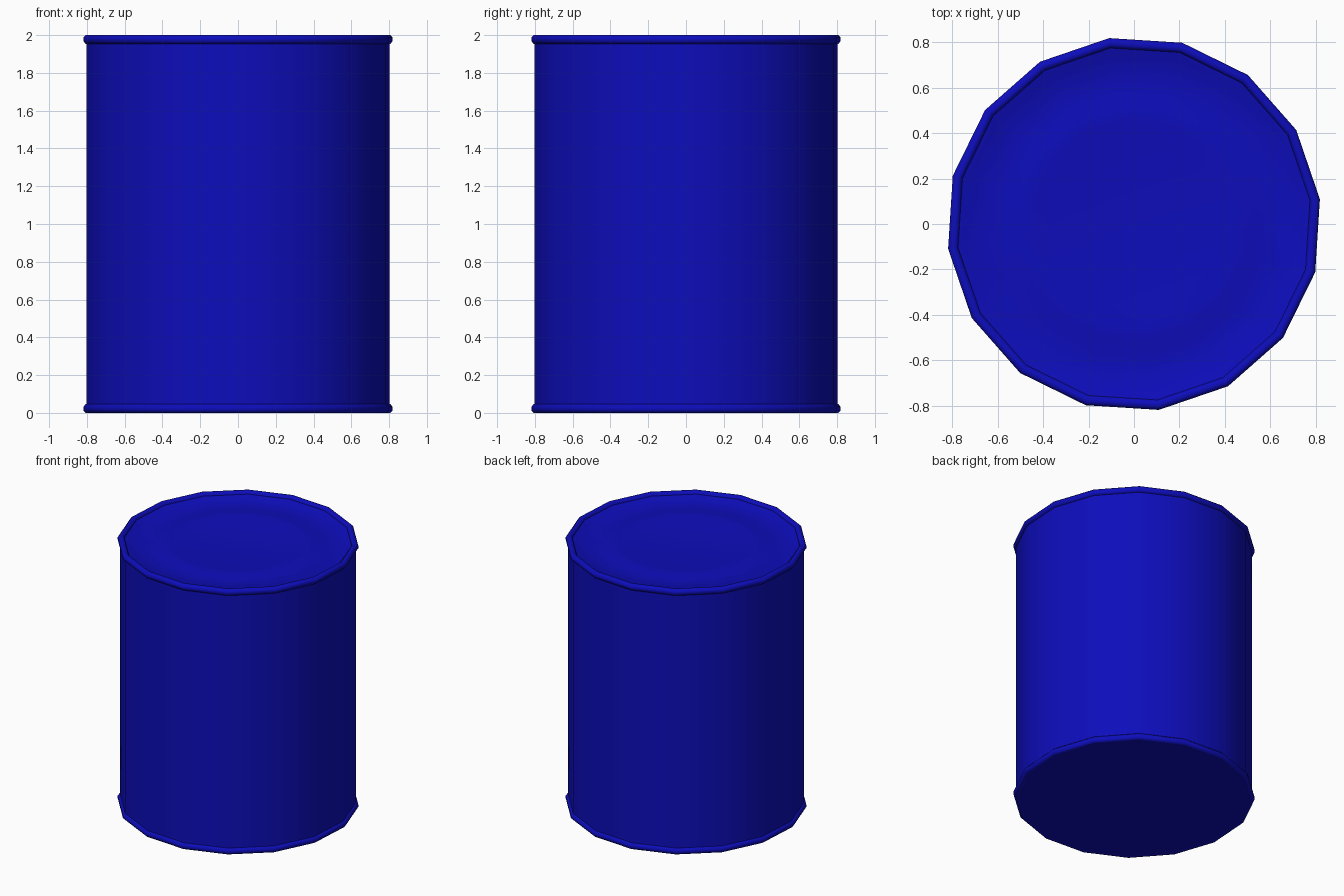
import bpy
import bmesh
import math

SIDES = 16
TURN = math.radians(7.6)

cube = bpy.data.objects.get("Cube")
if cube:
    bpy.data.objects.remove(cube, do_unlink=True)

blue = bpy.data.materials.new("deep blue")
blue.use_nodes = True
colour = (0.004, 0.004, 0.5, 1)
blue.diffuse_color = colour
blue.node_tree.nodes["Principled BSDF"].inputs["Base Color"].default_value = colour


def lathe(name, profile, closed=False, sharp=40):
    """Turn a (radius, height) profile about z; radius 0 makes a centre point."""
    bm = bmesh.new()
    rings = []
    for r, z in profile:
        if r == 0:
            rings.append([bm.verts.new((0, 0, z))] * SIDES)
        else:
            angles = [TURN + math.tau * i / SIDES for i in range(SIDES)]
            rings.append([bm.verts.new((r * math.cos(a), r * math.sin(a), z)) for a in angles])
    pairs = list(zip(rings, rings[1:]))
    if closed:
        pairs.append((rings[-1], rings[0]))
    for low, high in pairs:
        for i in range(SIDES):
            j = (i + 1) % SIDES
            corners = dict.fromkeys((low[i], low[j], high[j], high[i]))
            bm.faces.new(list(corners))
    bmesh.ops.recalc_face_normals(bm, faces=bm.faces)
    mesh = bpy.data.meshes.new(name)
    bm.to_mesh(mesh)
    bm.free()
    mesh.materials.append(blue)
    obj = bpy.data.objects.new(name, mesh)
    bpy.context.collection.objects.link(obj)
    bpy.ops.object.select_all(action="DESELECT")
    obj.select_set(True)
    bpy.context.view_layer.objects.active = obj
    bpy.ops.object.shade_smooth_by_angle(angle=math.radians(sharp))
    return obj


# Can body with a flat base and a recessed lid carrying one low raised ring
lathe("can_body", [
    (0, 0), (0.81, 0), (0.81, 1.985), (0.79, 1.985), (0.755, 1.965),
    (0.58, 1.965), (0.52, 1.975), (0.46, 1.975), (0.37, 1.965), (0, 1.965),
])

# Rounded seams around both ends
for name, centre in (("bottom_rim", 0.023), ("top_rim", 1.977)):
    section = []
    for k in range(8):
        a = math.tau * (k + 0.5) / 8
        section.append((0.804 + 0.024 * math.cos(a), centre + 0.025 * math.sin(a)))
    lathe(name, section, closed=True, sharp=60)
